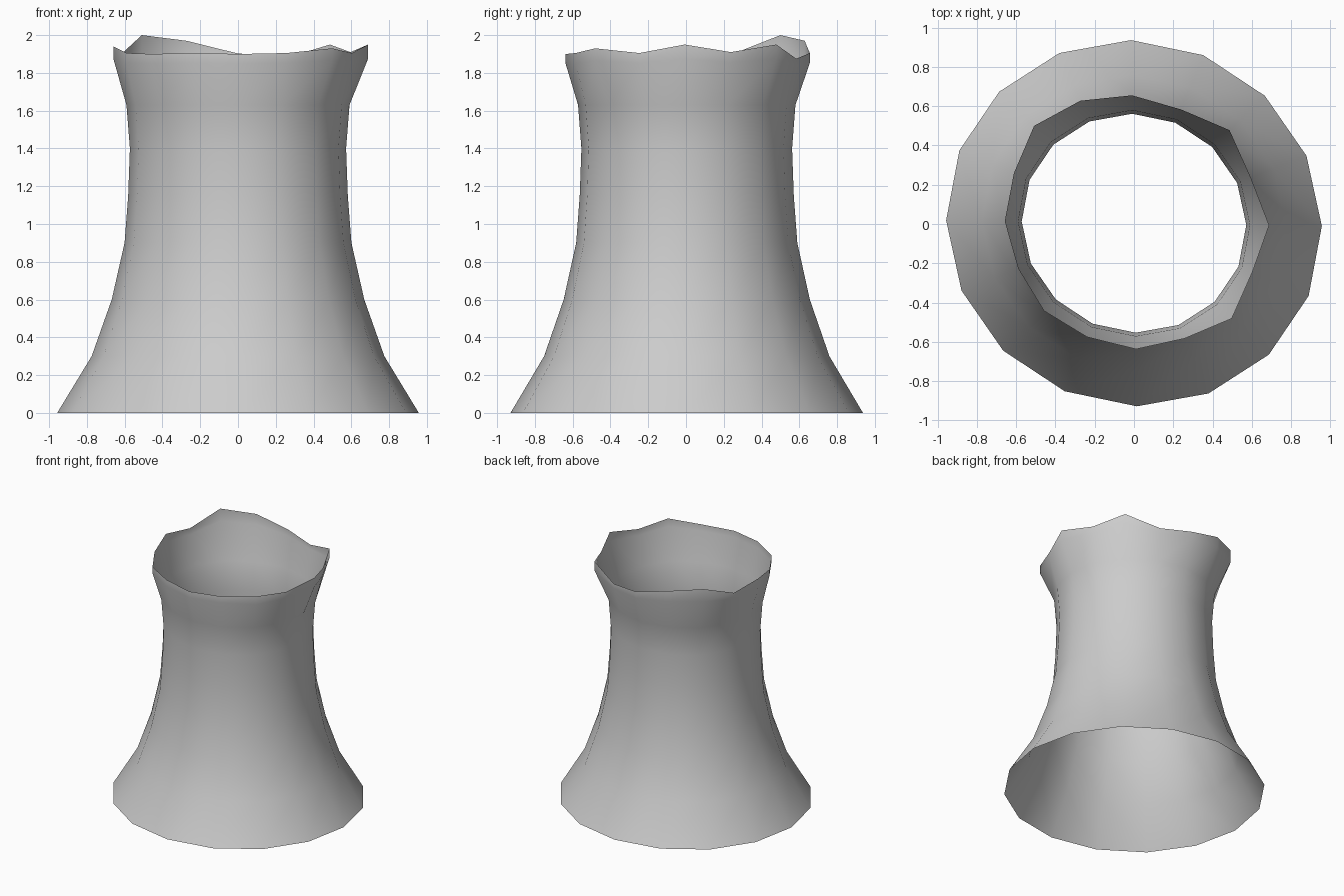
import bpy
import bmesh
from math import cos, sin, radians, tau

SIDES = 16

# Remove the default object
default_cube = bpy.data.objects.get("Cube")
if default_cube:
    bpy.data.objects.remove(default_cube, do_unlink=True)


def make_material(name, colour):
    material = bpy.data.materials.new(name)
    material.use_nodes = True
    material.diffuse_color = colour
    shader = next(node for node in material.node_tree.nodes
                  if node.type == "BSDF_PRINCIPLED")
    shader.inputs["Base Color"].default_value = colour
    return material


def oval_point(side, radius, height, stretch=0.02, axis=radians(-25)):
    """A point on a slightly oval ring, stretched along a diagonal axis."""
    angle = tau * side / SIDES - axis
    along = radius * (1 + stretch) * cos(angle)
    across = radius * (1 - stretch) * sin(angle)
    x = along * cos(axis) - across * sin(axis)
    y = along * sin(axis) + across * cos(axis)
    return x, y + 0.004, height


def add_ring(mesh, points):
    return [mesh.verts.new(point) for point in points]


def bridge_rings(mesh, lower, upper):
    for side in range(SIDES):
        following = (side + 1) % SIDES
        mesh.faces.new((lower[side], lower[following],
                        upper[following], upper[side]))


# Flared body profile: radius, height
body_profile = [(0.945, 0), (0.765, 0.3), (0.66, 0.6), (0.593, 0.9),
                (0.574, 1.15), (0.565, 1.4), (0.583, 1.63)]

# Ragged rim, counted round from the left side: radius and height
rim_radii = [0.68, 0.64, 0.69, 0.64, 0.66, 0.68, 0.70, 0.65,
             0.65, 0.635, 0.65, 0.64, 0.65, 0.64, 0.685, 0.64]
rim_heights = [1.95, 1.91, 1.95, 1.875, 1.905, 1.97, 2, 1.905,
               1.94, 1.905, 1.9, 1.905, 1.9, 1.905, 1.93, 1.905]

shell = bmesh.new()
rings = []
for radius, height in body_profile:
    rings.append(add_ring(shell, [oval_point(side, radius, height)
                                  for side in range(SIDES)]))

# Upright lip below the ragged edge
rim = list(zip(rim_radii, rim_heights))
rings.append(add_ring(shell, [oval_point(side, radius, (height + 1.8) / 2)
                              for side, (radius, height) in enumerate(rim)]))
rings.append(add_ring(shell, [oval_point(side, radius, height)
                              for side, (radius, height) in enumerate(rim)]))

for lower, upper in zip(rings, rings[1:]):
    bridge_rings(shell, lower, upper)

# Open, smooth shaded shell
for face in shell.faces:
    face.smooth = True
shell_mesh = bpy.data.meshes.new("flared_tower_shell")
shell.to_mesh(shell_mesh)
shell.free()
shell_mesh.materials.append(make_material("plain grey", (0.6, 0.6, 0.6, 1)))
tower = bpy.data.objects.new("flared_tower_shell", shell_mesh)
bpy.context.collection.objects.link(tower)
